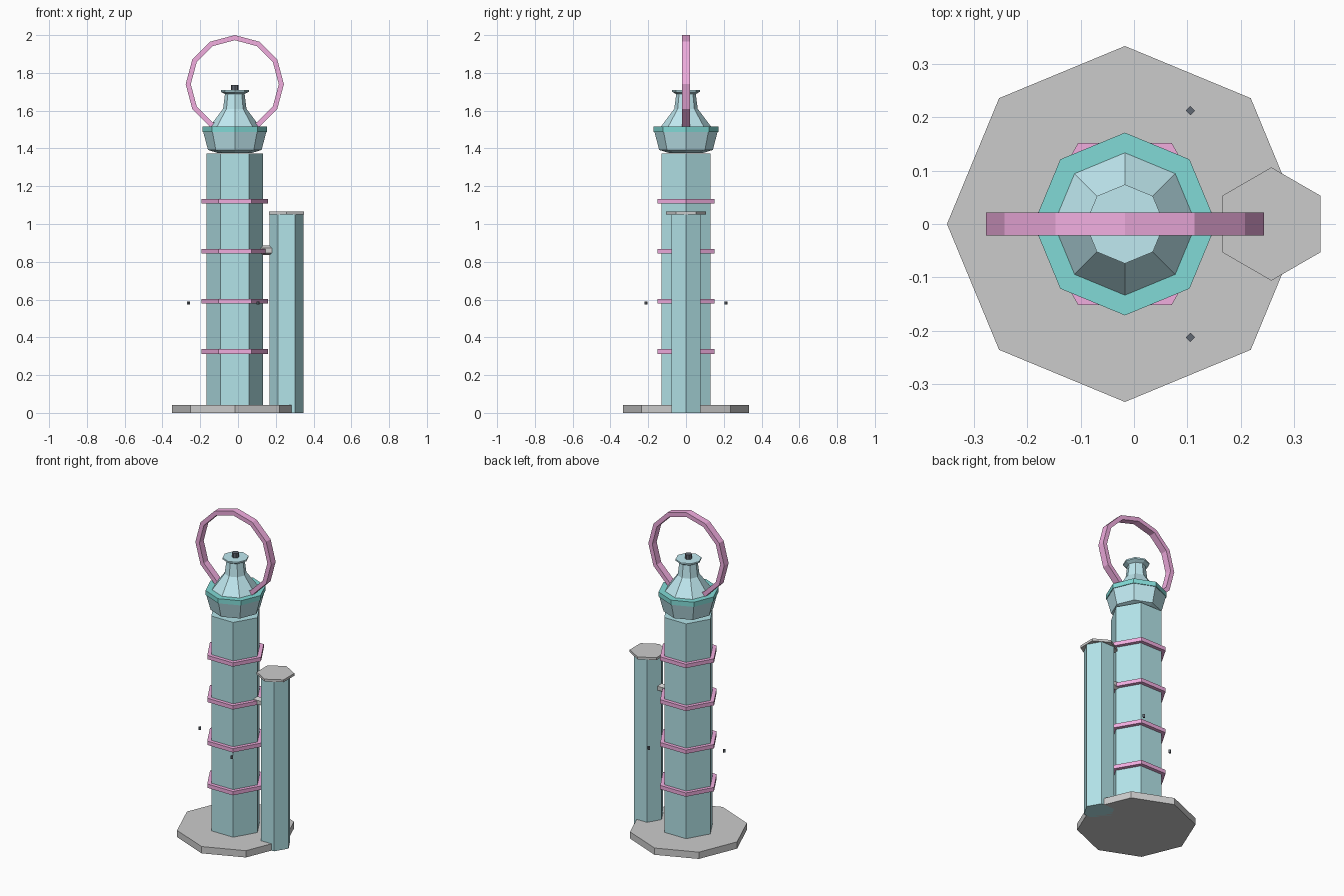
import bpy, bmesh
from math import cos, sin, pi
from mathutils import Matrix

if "Cube" in bpy.data.objects:
    bpy.data.objects.remove(bpy.data.objects["Cube"])

CX = -0.017  # axis of the main tower


def material(name, rgb):
    m = bpy.data.materials.new(name)
    m.diffuse_color = (*rgb, 1)
    m.use_nodes = True
    m.node_tree.nodes["Principled BSDF"].inputs["Base Color"].default_value = m.diffuse_color
    return m


BLUE = material("blue", (0.45, 0.77, 0.81))
PALE = material("pale_blue", (0.53, 0.82, 0.88))
TEAL = material("teal", (0.22, 0.70, 0.67))
PINK = material("pink", (0.88, 0.42, 0.74))
DARK = material("dark", (0.12, 0.14, 0.17))


def lathe(name, profile, sides, loc, mat=None, turn=0.0, closed=False, matrix=None):
    """Revolve (radius, z) points into a faceted solid; closed makes a ring."""
    bm = bmesh.new()
    rows = [[bm.verts.new((r * cos(turn + 2 * pi * i / sides),
                           r * sin(turn + 2 * pi * i / sides), z))
             for i in range(sides)] for r, z in profile]
    pairs = list(zip(rows, rows[1:]))
    if closed:
        pairs.append((rows[-1], rows[0]))
    else:
        bm.faces.new(rows[0][::-1])
        bm.faces.new(rows[-1])
    for a, b in pairs:
        for i in range(sides):
            j = (i + 1) % sides
            bm.faces.new((a[i], a[j], b[j], b[i]))
    if matrix:
        bm.transform(matrix)
    bmesh.ops.recalc_face_normals(bm, faces=bm.faces)
    mesh = bpy.data.meshes.new(name)
    bm.to_mesh(mesh)
    bm.free()
    ob = bpy.data.objects.new(name, mesh)
    ob.location = loc
    bpy.context.collection.objects.link(ob)
    if mat:
        mesh.materials.append(mat)
    return ob


def prism(name, r, z0, z1, sides, x, mat=None, turn=0.0, y=0.0):
    return lathe(name, [(r, z0), (r, z1)], sides, (x, y, 0), mat, turn)


def band(name, r0, r1, h, sides, loc, mat, matrix=None):
    section = [(r0, -h / 2), (r1, -h / 2), (r1, h / 2), (r0, h / 2)]
    return lathe(name, section, sides, loc, mat, closed=True, matrix=matrix)


UPRIGHT = Matrix.Rotation(pi / 2, 4, 'X')
SIDEWAYS = Matrix.Rotation(pi / 2, 4, 'Y')

# Base and main tower with its bands
prism("base", 0.333, 0, 0.042, 8, CX)
prism("tower", 0.15, 0.03, 1.372, 6, CX, BLUE)
for k in range(4):
    band(f"tower_band_{k + 1}", 0.147, 0.175, 0.024, 6, (CX, 0, 0.325 + 0.2655 * k), PINK)

# Crown, collar and roof
lathe("crown", [(0.09, 1.376), (0.142, 1.392), (0.167, 1.487)], 8, (CX, 0, 0), PALE)
prism("collar", 0.171, 1.486, 1.515, 8, CX, TEAL)
lathe("roof", [(0.137, 1.51), (0.062, 1.61), (0.052, 1.688), (0.074, 1.70), (0.074, 1.709)],
      8, (CX, 0, 0), PALE)
prism("roof_knob", 0.02, 1.70, 1.737, 8, CX, DARK)

# Upright hoop rising out of the roof
band("hoop", 0.233, 0.26, 0.043, 12, (CX, 0, 1.74), PINK, UPRIGHT)

# Side column, its cap and the connector to the tower
prism("side_column", 0.09, 0, 1.052, 6, 0.257, BLUE)
prism("side_column_cap", 0.106, 1.05, 1.065, 6, 0.257, turn=pi / 2)
lathe("connector", [(0.025, -0.04), (0.025, 0.04)], 6, (0.145, 0, 0.86), matrix=SIDEWAYS)

# Small floating lights around the tower
for k in range(3):
    a = pi / 3 + 2 * pi * k / 3
    prism(f"floating_light_{k + 1}", 0.0085, 0.573, 0.591, 4,
          CX + 0.245 * cos(a), DARK, y=0.245 * sin(a))
